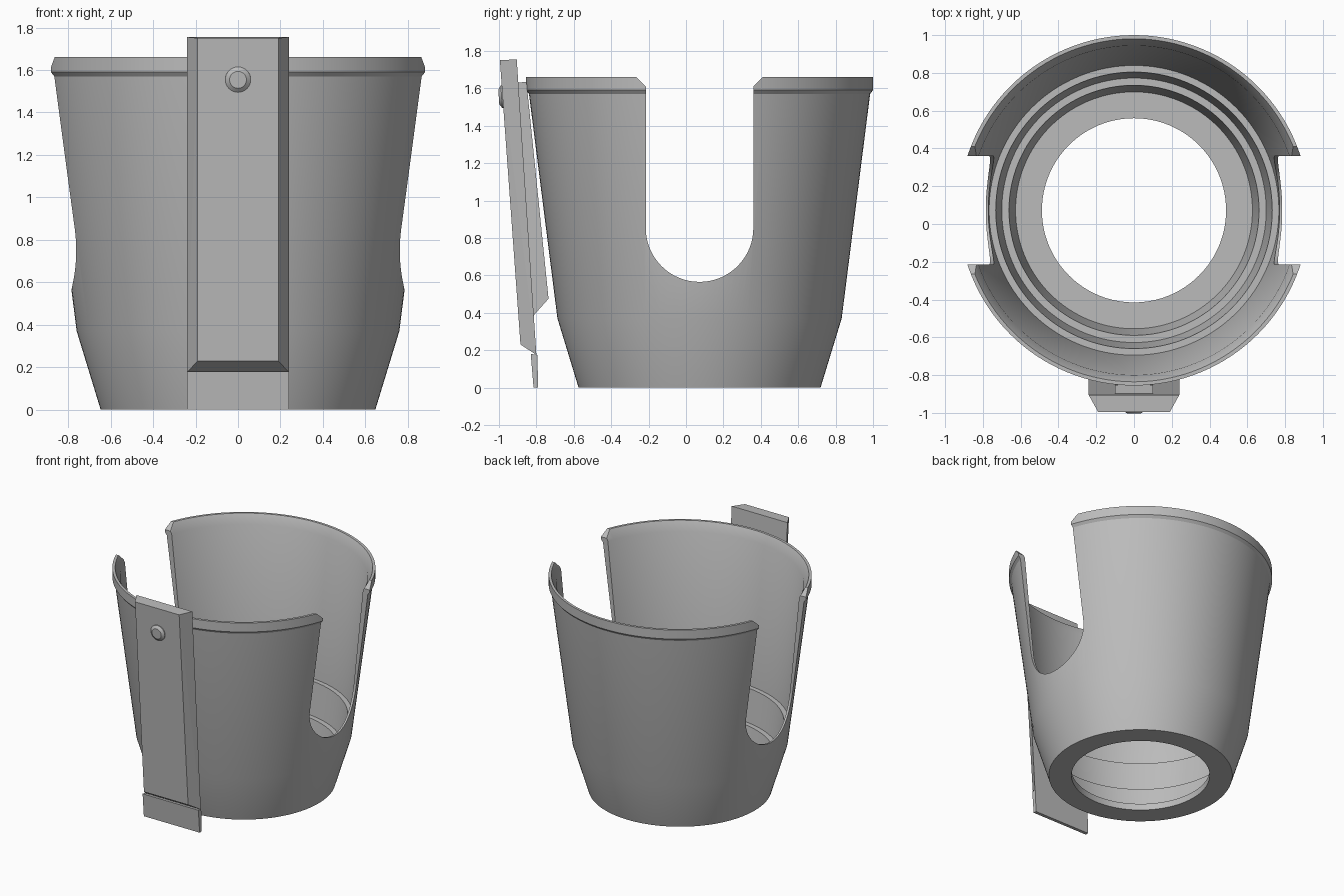
import bpy, bmesh, math
from mathutils import Matrix

cube = bpy.data.objects.get("Cube")
if cube:
    bpy.data.objects.remove(cube, do_unlink=True)

grey = bpy.data.materials.new("plain grey")
grey.use_nodes = True
grey.diffuse_color = (0.5, 0.5, 0.5, 1)
grey.node_tree.nodes["Principled BSDF"].inputs["Base Color"].default_value = (0.5, 0.5, 0.5, 1)

CENTRE_Y = 0.0725


def finish(name, bm):
    bmesh.ops.recalc_face_normals(bm, faces=bm.faces)
    mesh = bpy.data.meshes.new(name)
    bm.to_mesh(mesh)
    bm.free()
    mesh.materials.append(grey)
    obj = bpy.data.objects.new(name, mesh)
    bpy.context.collection.objects.link(obj)
    return obj


def select_only(obj):
    bpy.ops.object.select_all(action='DESELECT')
    obj.select_set(True)
    bpy.context.view_layer.objects.active = obj


def lathe(name, profile, steps):
    """Closed ring turned around z from (radius, height) points."""
    bm = bmesh.new()
    rings = []
    for i in range(steps):
        a = math.tau * i / steps
        rings.append([bm.verts.new((r * math.cos(a), r * math.sin(a), z)) for r, z in profile])
    n = len(profile)
    for i in range(steps):
        p, q = rings[i], rings[(i + 1) % steps]
        for j in range(n):
            k = (j + 1) % n
            bm.faces.new((p[j], q[j], q[k], p[k]))
    return finish(name, bm)


def hull(name, points):
    """Convex solid from (half width, y, z) points mirrored in x."""
    bm = bmesh.new()
    for x, y, z in points:
        for side in (-1, 1):
            bm.verts.new((side * x, y, z))
    bmesh.ops.convex_hull(bm, input=bm.verts)
    bmesh.ops.dissolve_limit(bm, angle_limit=0.01, verts=bm.verts, edges=bm.edges)
    return finish(name, bm)


# Cup body: tapered wall, rim, two inner ledges and an open floor
cup = lathe("cup_body", [
    (0.647, 0), (0.76, 0.37), (0.912, 1.57), (0.9275, 1.59), (0.9275, 1.66),
    (0.908, 1.66), (0.872, 1.59), (0.767, 0.52), (0.732, 0.52), (0.70, 0.27),
    (0.662, 0.27), (0.627, 0.05), (0.4875, 0.05), (0.4875, 0)], 128)
cup.location.y = CENTRE_Y

# U-shaped slot through both sides, flared at the rim
half, arc_z = 0.2875, 0.8525
outline = [(-0.44, 1.76), (-half, 1.61)]
for i in range(33):
    a = math.pi * (1 + i / 32)
    outline.append((half * math.cos(a), arc_z + half * math.sin(a)))
outline += [(half, 1.61), (0.44, 1.76)]
bm = bmesh.new()
face = bm.faces.new([bm.verts.new((-1.2, CENTRE_Y + y, z)) for y, z in outline])
out = bmesh.ops.extrude_face_region(bm, geom=[face])
bmesh.ops.translate(bm, vec=(2.4, 0, 0),
                    verts=[v for v in out["geom"] if isinstance(v, bmesh.types.BMVert)])
cutter = finish("slot_cutter", bm)
cutter.hide_render = True

cut = cup.modifiers.new("side slots", 'BOOLEAN')
cut.operation = 'DIFFERENCE'
cut.solver = 'EXACT'
cut.object = cutter
bpy.context.view_layer.update()
select_only(cup)
bpy.ops.object.modifier_apply(modifier=cut.name)
bpy.data.objects.remove(cutter, do_unlink=True)
select_only(cup)
bpy.ops.object.shade_smooth_by_angle(angle=math.radians(25))

# Leaning front plate with bevelled sides and foot
hull("clip_plate", [(0.24, -0.905, 1.755), (0.24, -0.8, 0.175),
                    (0.19, -0.995, 1.75), (0.19, -0.885, 0.23)])

# Thin flap under the plate
hull("clip_flap", [(0.24, -0.83, 0.18), (0.24, -0.795, 0.175),
                   (0.24, -0.815, 0), (0.24, -0.79, 0)])

# Wedge joining the plate to the cup
hull("clip_bracket", [(0.1, -0.9, 1.63), (0.1, -0.853, 1.635),
                      (0.1, -0.735, 0.475), (0.1, -0.815, 0.385)])

# Round stud on the plate: straight base and bevelled cap
bm = bmesh.new()
for r1, r2, depth, z in ((0.06, 0.06, 0.03, -0.01), (0.06, 0.04, 0.015, 0.0125)):
    bmesh.ops.create_cone(bm, cap_ends=True, segments=32, radius1=r1, radius2=r2,
                          depth=depth, matrix=Matrix.Translation((0, 0, z)))
stud = finish("stud", bm)
stud.location = (0, -0.981, 1.555)
stud.rotation_euler.x = math.radians(94)
select_only(stud)
bpy.ops.object.shade_smooth_by_angle(angle=math.radians(25))
